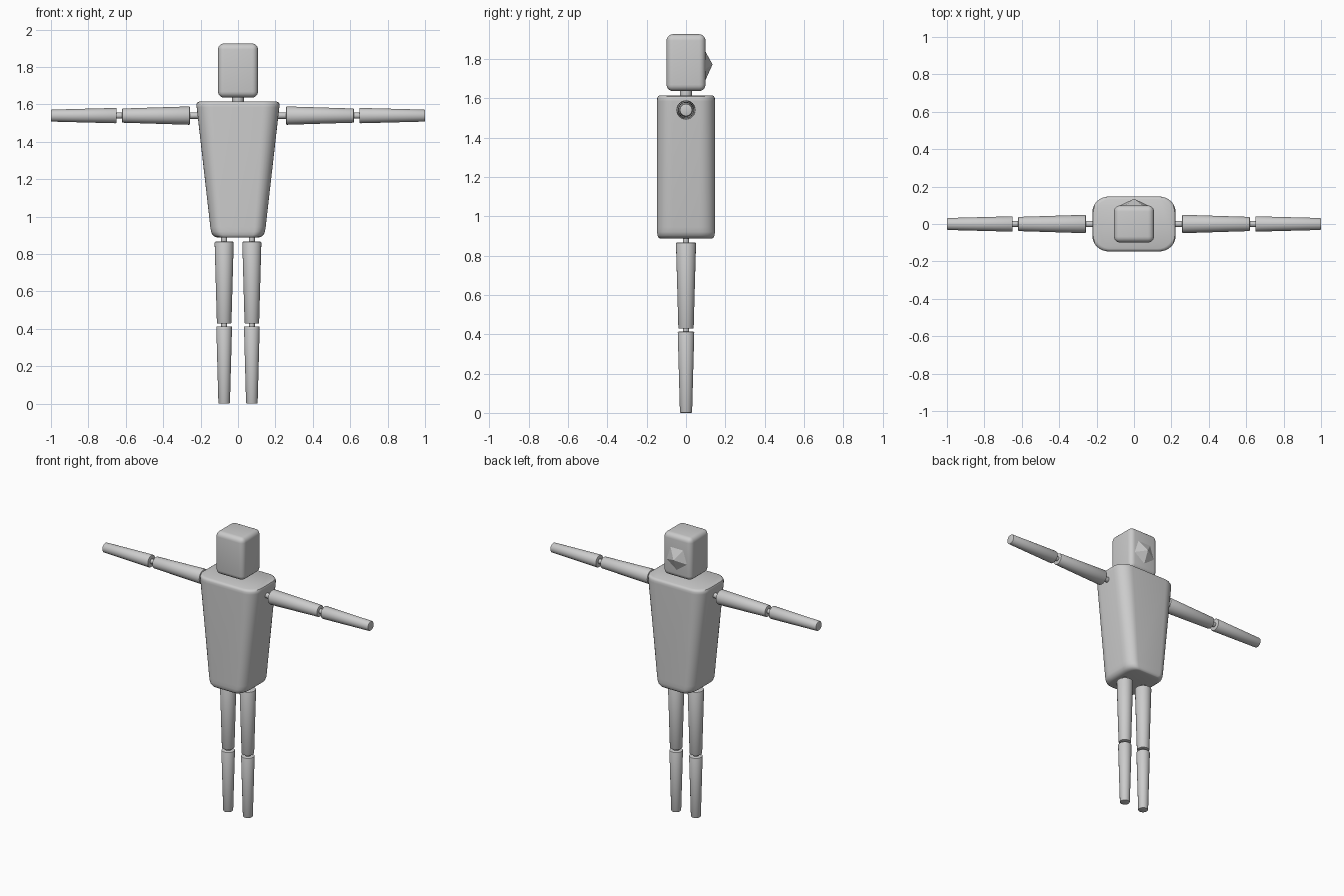
import bpy, bmesh
from math import cos, sin, pi, radians
from mathutils import Vector, Matrix

if "Cube" in bpy.data.objects:
    bpy.data.objects.remove(bpy.data.objects["Cube"])


def make(name, bm, angle=None):
    bmesh.ops.recalc_face_normals(bm, faces=bm.faces)
    me = bpy.data.meshes.new(name)
    bm.to_mesh(me)
    bm.free()
    ob = bpy.data.objects.new(name, me)
    bpy.context.collection.objects.link(ob)
    if angle:
        bpy.ops.object.select_all(action='DESELECT')
        ob.select_set(True)
        bpy.context.view_layer.objects.active = ob
        bpy.ops.object.shade_smooth_by_angle(angle=radians(angle))
    return ob


def loft(name, rings, angle=40):
    bm = bmesh.new()
    loops = [[bm.verts.new(p) for p in ring] for ring in rings]
    n = len(loops[0])
    for a, b in zip(loops, loops[1:]):
        for i in range(n):
            j = (i + 1) % n
            bm.faces.new((a[i], a[j], b[j], b[i]))
    bm.faces.new(loops[0])
    bm.faces.new(loops[-1])
    return make(name, bm, angle)


def rod(name, start, end, r1, r2, edge=0.005, sides=24):
    """Tapered round limb with slightly softened ends."""
    start, end = Vector(start), Vector(end)
    d = end - start
    length = d.length
    rot = d.to_track_quat('Z', 'Y')
    profile = [(0, r1 - edge), (edge * .3, r1 - edge * .3), (edge, r1),
               (length - edge, r2), (length - edge * .3, r2 - edge * .3), (length, r2 - edge)]
    rings = [[start + rot @ Vector((r * cos(2 * pi * i / sides), r * sin(2 * pi * i / sides), h))
              for i in range(sides)] for h, r in profile]
    return loft(name, rings)


def rounded_rect(z, hx, hy, rx, ry, steps=8):
    pts = []
    for q in range(4):
        sx, sy = ((1, 1), (-1, 1), (-1, -1), (1, -1))[q]
        for k in range(steps + 1):
            a = (q + k / steps) * pi / 2
            pts.append((sx * (hx - rx) + rx * cos(a), sy * (hy - ry) + ry * sin(a), z))
    return pts


# Torso: wide shoulders, narrow hips
sections = [(0.888, .108, .134), (0.891, .122, .140), (0.902, .137, .145), (0.92, .144, .147),
            (0.945, .148, .147), (1.585, .221, .147), (1.60, .222, .1465),
            (1.61, .218, .142), (1.615, .208, .132)]
loft("torso", [rounded_rect(z, hx, hy, hx * .4, .08) for z, hx, hy in sections])

# Head: rounded block
bm = bmesh.new()
bmesh.ops.create_cube(bm, size=1)
bmesh.ops.scale(bm, vec=(.214, .198, .289), verts=bm.verts)
bmesh.ops.bevel(bm, geom=bm.edges[:], offset=.032, segments=5, profile=.5, affect='EDGES')
bmesh.ops.translate(bm, vec=(0, 0, 1.781), verts=bm.verts)
make("head", bm, 40)

# Face: shallow five-sided cone
bm = bmesh.new()
bmesh.ops.create_cone(bm, cap_ends=True, segments=5, radius1=.1, radius2=0, depth=.045,
                      matrix=Matrix.Translation((0, .1125, 1.772)) @ Matrix.Rotation(-pi / 2, 4, 'X')
                      @ Matrix.Rotation(0, 4, 'Z'))
low = sum(1 for v in bm.verts if v.co.z < 1.70)
if low != 1:  # turn so that a single corner points down
    bmesh.ops.rotate(bm, cent=(0, 0, 1.772), verts=bm.verts, matrix=Matrix.Rotation(pi, 3, 'Y'))
make("face", bm)

# Neck
rod("neck", (0, 0, 1.59), (0, 0, 1.66), .031, .031, .001)

# Arms and legs, one set per side
for side, s in (("left", -1), ("right", 1)):
    z = 1.54
    rod(side + "_shoulder_joint", (s * .18, 0, z), (s * .28, 0, z), .017, .017, .001)
    rod(side + "_upper_arm", (s * .257, 0, z), (s * .62, 0, z), .049, .038)
    rod(side + "_elbow_joint", (s * .60, 0, z), (s * .67, 0, z), .016, .016, .001)
    rod(side + "_forearm", (s * .649, 0, z), (s * 1.0, 0, z), .041, .032)
    x = s * .074
    rod(side + "_hip_joint", (x, 0, .91), (x, 0, .85), .016, .016, .001)
    rod(side + "_thigh", (x, 0, .866), (x, 0, .428), .051, .039)
    rod(side + "_knee_joint", (x, 0, .44), (x, 0, .40), .016, .016, .001)
    rod(side + "_shin", (x, 0, .413), (x, 0, 0), .042, .031)
